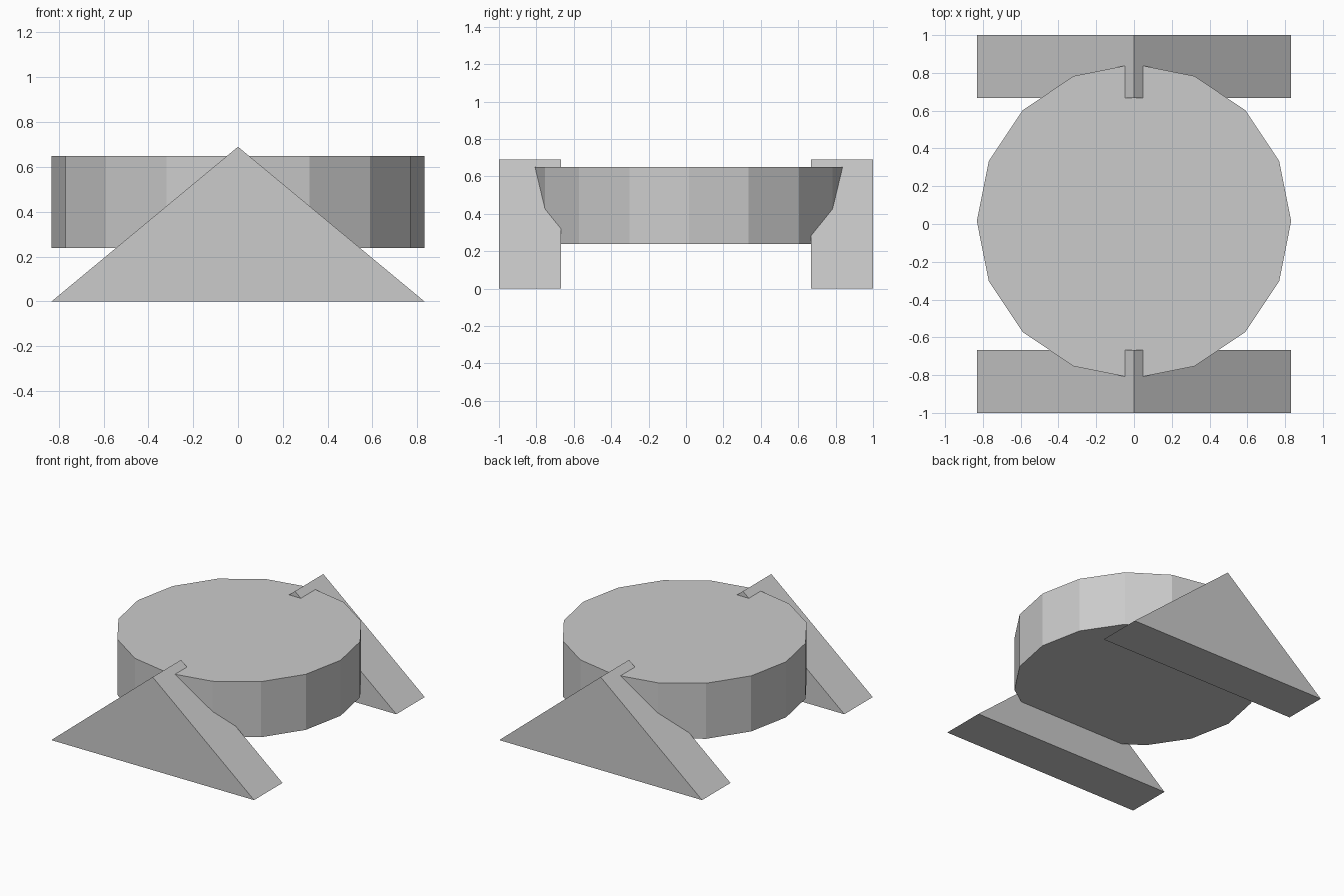
import bpy, bmesh

if "Cube" in bpy.data.objects:
    bpy.data.objects.remove(bpy.data.objects["Cube"])

HALF_W, APEX_Z = 0.832, 0.69
Y_IN, Y_OUT = 0.667, 1.0


def wedge_support(name, y0, y1):
    """Triangular profile extruded along y."""
    bm = bmesh.new()
    profile = [(-HALF_W, 0), (HALF_W, 0), (0, APEX_Z)]
    face = bm.faces.new([bm.verts.new((x, y0, z)) for x, z in profile])
    ext = bmesh.ops.extrude_face_region(bm, geom=[face], use_keep_orig=True)
    moved = [g for g in ext["geom"] if isinstance(g, bmesh.types.BMVert)]
    bmesh.ops.translate(bm, verts=moved, vec=(0, y1 - y0, 0))
    bmesh.ops.recalc_face_normals(bm, faces=bm.faces)
    mesh = bpy.data.meshes.new(name)
    bm.to_mesh(mesh)
    bm.free()
    obj = bpy.data.objects.new(name, mesh)
    bpy.context.collection.objects.link(obj)
    return obj


# Triangular supports at front and back
wedge_support("front_support", -Y_OUT, -Y_IN)
wedge_support("back_support", Y_IN, Y_OUT)

# Sixteen-sided drum resting between the supports
z_bottom, z_top = 0.238, 0.65
bpy.ops.mesh.primitive_cylinder_add(
    vertices=16, radius=0.832, depth=z_top - z_bottom,
    location=(0, 0.015, (z_bottom + z_top) / 2))
bpy.context.object.name = "drum"
